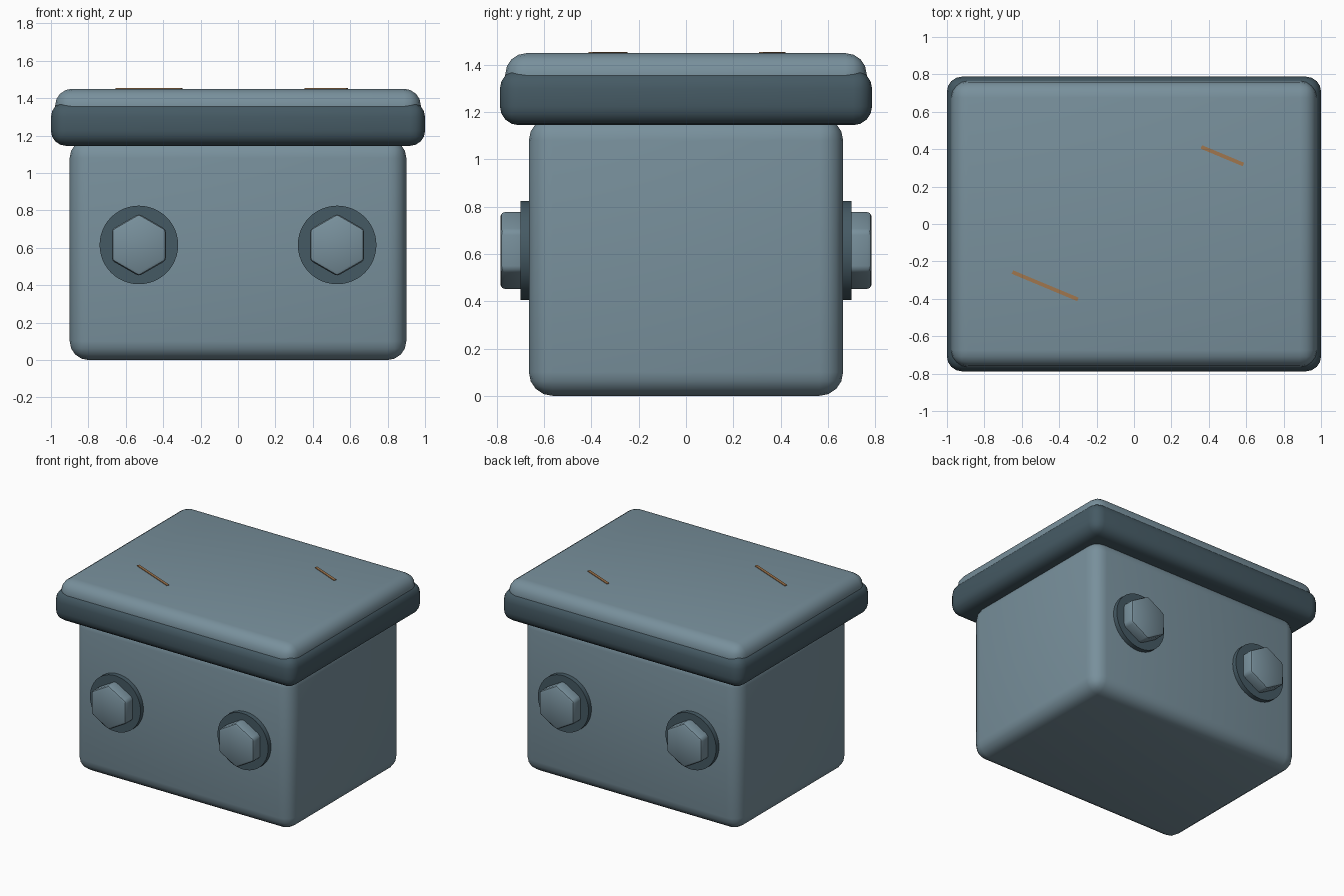
import bpy, math
from mathutils import Vector

if "Cube" in bpy.data.objects:
    bpy.data.objects.remove(bpy.data.objects["Cube"])


def material(name, rgb):
    m = bpy.data.materials.new(name)
    m.diffuse_color = (*rgb, 1)
    m.use_nodes = True
    m.node_tree.nodes["Principled BSDF"].inputs["Base Color"].default_value = m.diffuse_color
    return m


BLUE_GREY = material("blue_grey", (0.188, 0.279, 0.332))
DARK_SLATE = material("dark_slate", (0.06, 0.102, 0.127))
RUST = material("rust_brown", (0.35, 0.18, 0.075))


def finish(ob, name, mat, bevel=0, segments=4):
    """Name and colour the part, round its edges, smooth the rounded areas."""
    ob.name = name
    ob.data.materials.append(mat)
    bpy.ops.object.transform_apply(location=False, rotation=True, scale=True)
    if bevel:
        mod = ob.modifiers.new("rounding", 'BEVEL')
        mod.width = bevel
        mod.segments = segments
        mod.limit_method = 'ANGLE'
        mod.angle_limit = math.radians(30)
        bpy.ops.object.modifier_apply(modifier=mod.name)
        bpy.ops.object.shade_smooth_by_angle(angle=math.radians(35))
    return ob


def box(name, sx, sy, z0, z1, mat, bevel):
    bpy.ops.mesh.primitive_cube_add(size=1, location=(0, 0, (z0 + z1) / 2))
    ob = bpy.context.object
    ob.scale = (sx, sy, z1 - z0)
    return finish(ob, name, mat, bevel)


def disc(name, sides, radius, x, y0, y1, mat, bevel=0, segments=2):
    """Prism lying along y, with one corner pointing up."""
    bpy.ops.mesh.primitive_cylinder_add(
        vertices=sides, radius=radius, depth=abs(y1 - y0),
        location=(x, (y0 + y1) / 2, 0.615), rotation=(math.pi / 2, 0, 0))
    ob = finish(bpy.context.object, name, mat, bevel, segments)
    bpy.ops.object.shade_smooth_by_angle(angle=math.radians(35))
    return ob


def scratch(name, a, b):
    """Thin plate on the top face running from a to b."""
    a, b = Vector(a), Vector(b)
    mid, d = (a + b) / 2, b - a
    bpy.ops.mesh.primitive_cube_add(size=1, location=(mid.x, mid.y, 1.451),
                                    rotation=(0, 0, math.atan2(d.y, d.x)))
    ob = bpy.context.object
    ob.scale = (d.length, 0.02, 0.008)
    return finish(ob, name, RUST)


# Block, dark rim and cap slab
box("body_block", 1.80, 1.33, 0, 1.18, BLUE_GREY, 0.10)
box("rim_band", 2.0, 1.575, 1.145, 1.38, DARK_SLATE, 0.08)
box("cap_slab", 1.955, 1.53, 1.20, 1.45, BLUE_GREY, 0.09)

# Two bolts with washers on the front and on the back
for side, s in (("front", -1), ("back", 1)):
    for hand, x in (("left", -0.53), ("right", 0.53)):
        disc(f"{side}_{hand}_washer", 48, 0.21, x, s * 0.64, s * 0.70, DARK_SLATE)
        disc(f"{side}_{hand}_bolt_head", 6, 0.167, x, s * 0.66, s * 0.785,
             BLUE_GREY, 0.018)

# Rusty scratches on the cap
scratch("long_scratch", (-0.65, -0.257), (-0.30, -0.403))
scratch("short_scratch", (0.36, 0.412), (0.585, 0.318))
